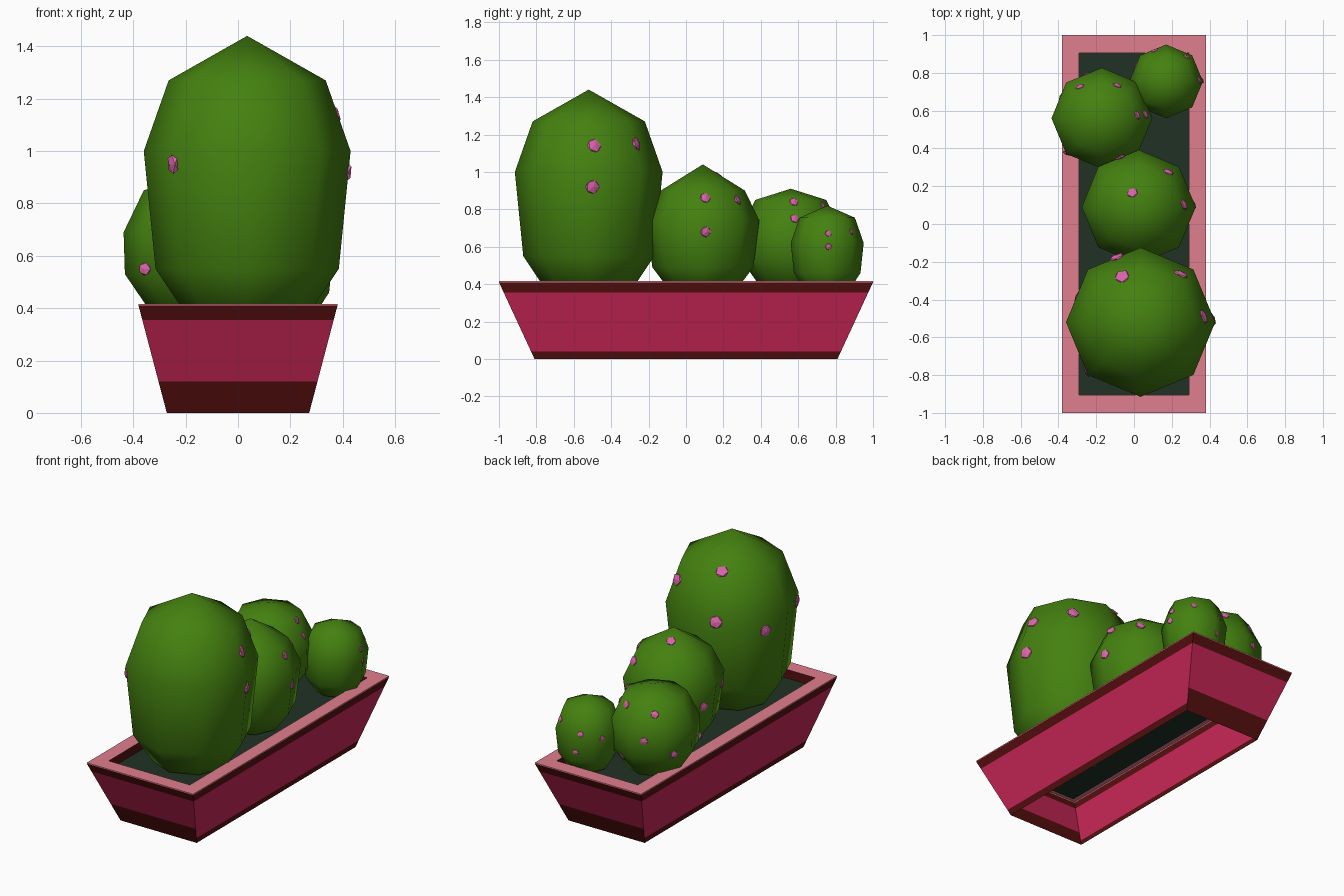
import bpy, bmesh, math
from mathutils import Vector, Matrix
from mathutils.bvhtree import BVHTree

if "Cube" in bpy.data.objects:
    bpy.data.objects.remove(bpy.data.objects["Cube"])


def material(name, rgb):
    m = bpy.data.materials.new(name)
    m.diffuse_color = (*rgb, 1)
    m.use_nodes = True
    m.node_tree.nodes["Principled BSDF"].inputs["Base Color"].default_value = m.diffuse_color
    return m


GREEN = material("cactus green", (0.058, 0.22, 0.005))
PINK = material("flower pink", (0.70, 0.13, 0.40))
CRIMSON = material("planter crimson", (0.58, 0.019, 0.095))
DARK_RED = material("trim dark red", (0.095, 0.005, 0.005))
RIM = material("rim pale pink", (0.74, 0.21, 0.27))
SOIL = material("soil dark green", (0.015, 0.031, 0.018))


def finish(bm, name, mats, smooth=False):
    mesh = bpy.data.meshes.new(name)
    for f in bm.faces:
        f.smooth = smooth
    bm.to_mesh(mesh)
    bm.free()
    for m in mats:
        mesh.materials.append(m)
    obj = bpy.data.objects.new(name, mesh)
    bpy.context.collection.objects.link(obj)
    return obj


def rect(hx, hy, z):
    return [Vector((sx * hx, sy * hy, z)) for sx, sy in ((-1, -1), (1, -1), (1, 1), (-1, 1))]


def strip(bm, low, high, mat, sides=range(4)):
    for i in sides:
        j = (i + 1) % 4
        f = bm.faces.new([bm.verts.new(p) for p in (low[i], low[j], high[j], high[i])])
        f.material_index = mat


# Planter walls: tapered, open underneath, with dark trim at foot and rim
H = 0.41


def wall(z):
    t = z / H
    return rect(0.272 + 0.108 * t, 0.81 + 0.19 * t, z)


bm = bmesh.new()
for sides, foot in (((0, 2), 0.12), ((1, 3), 0.04)):
    levels = [0, foot, 0.355, H]
    for k, mat in enumerate((1, 0, 1)):
        strip(bm, wall(levels[k]), wall(levels[k + 1]), mat, sides)
finish(bm, "planter_walls", [CRIMSON, DARK_RED])

# Rim and the inner lip down to the soil
SOIL_Z = 0.36
bm = bmesh.new()
outer, inner = rect(0.38, 1.0, 0.416), rect(0.29, 0.905, 0.416)
strip(bm, wall(H), outer, 0)
strip(bm, outer, inner, 0)
strip(bm, inner, rect(0.29, 0.905, SOIL_Z), 1)
finish(bm, "planter_rim", [RIM, DARK_RED])

# Soil
bm = bmesh.new()
bm.faces.new([bm.verts.new(p) for p in rect(0.29, 0.905, SOIL_Z)])
finish(bm, "soil", [SOIL])


def cactus(name, x, y, profile, spots, size):
    """Eight-sided body lathed from (radius, z) points, with (angle, z) flowers."""
    n = 8
    bm = bmesh.new()
    top = bm.verts.new((x, y, profile[0][1]))
    bottom = bm.verts.new((x, y, profile[-1][1]))
    rings = [[bm.verts.new((x + r * math.cos(a * math.tau / n), y + r * math.sin(a * math.tau / n), z))
              for a in range(n)] for r, z in profile[1:-1]]
    for i in range(n):
        j = (i + 1) % n
        bm.faces.new((top, rings[0][i], rings[0][j]))
        for up, low in zip(rings, rings[1:]):
            bm.faces.new((up[i], low[i], low[j], up[j]))
        bm.faces.new((bottom, rings[-1][j], rings[-1][i]))
    bm.normal_update()
    tree = BVHTree.FromBMesh(bm)
    finish(bm, name, [GREEN], True)

    # Flowers: small flattened buds seated on the skin
    bm = bmesh.new()
    for angle, z in spots:
        a = math.radians(angle)
        hit, normal, _, _ = tree.ray_cast(Vector((x, y, z)), Vector((math.cos(a), math.sin(a), 0)))
        if hit is None:
            continue
        turn = normal.to_track_quat('Z', 'Y').to_matrix().to_4x4()
        shape = Matrix.Diagonal((size, size, size * 0.35, 1))
        bmesh.ops.create_icosphere(bm, subdivisions=1, radius=1,
                                   matrix=Matrix.Translation(hit) @ turn @ shape)
    finish(bm, name + "_flowers", [PINK])


cactus("tall_cactus", 0.035, -0.52,
       [(0, 1.44), (0.30, 1.27), (0.395, 1.0), (0.35, 0.55), (0.23, 0.37), (0, 0.33)],
       [(3, 0.92), (5, 1.14), (50, 1.15), (112, 1.28), (110, 1.0), (158, 0.92), (222, 0.95)], 0.042)
cactus("middle_cactus", 0.025, 0.09,
       [(0, 1.04), (0.225, 0.90), (0.302, 0.74), (0.27, 0.49), (0.18, 0.37), (0, 0.34)],
       [(3, 0.68), (3, 0.86), (50, 0.85), (114, 0.985), (110, 0.74), (166, 0.62), (222, 0.66)], 0.032)
cactus("round_cactus", -0.17, 0.56,
       [(0, 0.91), (0.19, 0.85), (0.267, 0.69), (0.262, 0.53), (0.16, 0.38), (0, 0.34)],
       [(5, 0.84), (5, 0.75), (65, 0.815), (125, 0.80), (110, 0.645), (152, 0.55), (60, 0.48), (225, 0.55)], 0.027)
cactus("small_cactus", 0.17, 0.755,
       [(0, 0.82), (0.148, 0.755), (0.195, 0.62), (0.178, 0.46), (0.12, 0.37), (0, 0.34)],
       [(2, 0.67), (2, 0.60), (50, 0.68), (110, 0.64), (100, 0.52), (152, 0.61)], 0.02)
